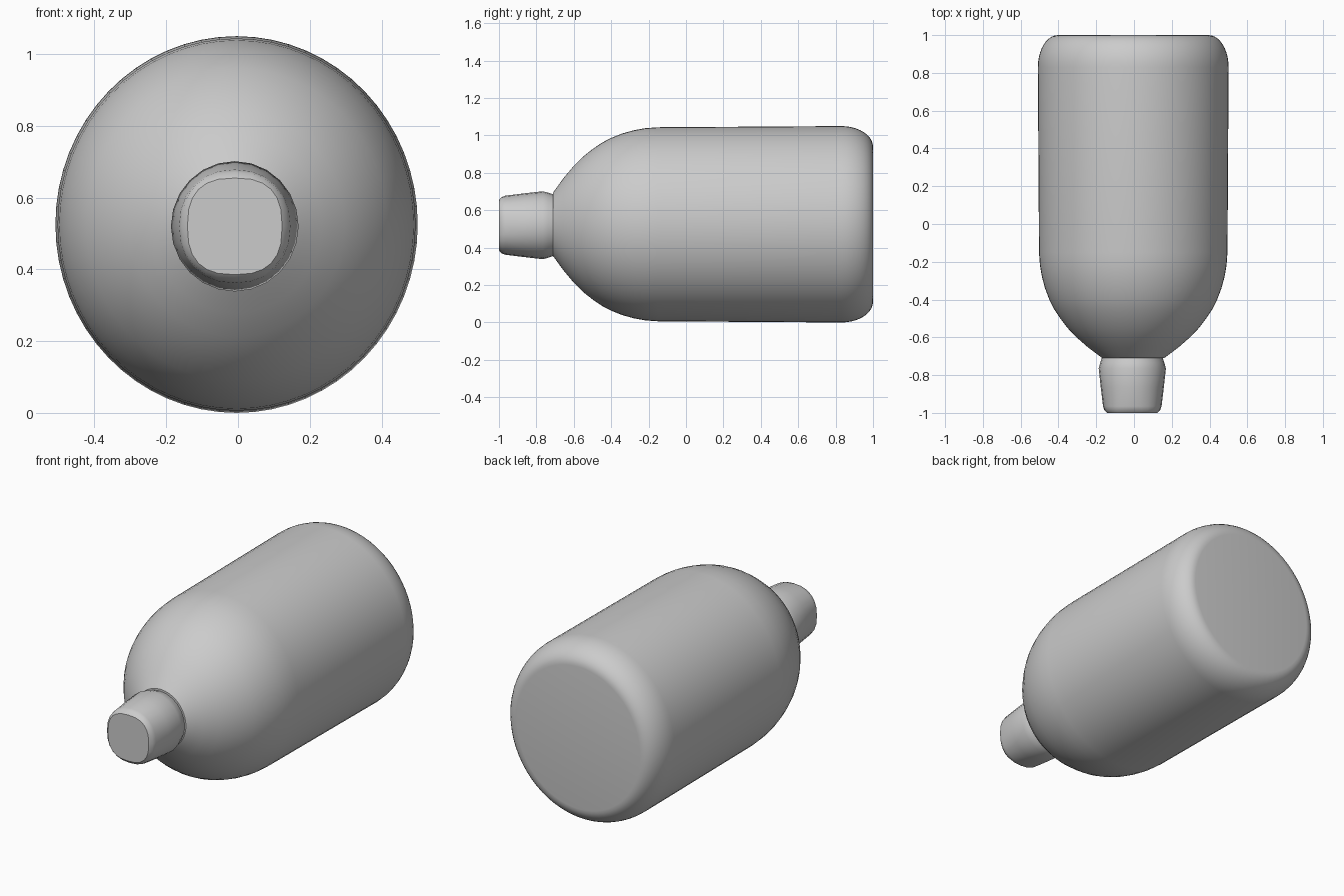
import bpy
import bmesh
from math import sin, cos, pi, radians, copysign

cube = bpy.data.objects.get("Cube")
if cube:
    bpy.data.objects.remove(cube)


def loft(name, rings, sides):
    """Skin closed rings along y; ring = (y, x centre, z centre, x radius, z radius, squareness)."""
    bm = bmesh.new()
    loops = []
    for y, cx, cz, rx, rz, power in rings:
        loop = []
        for i in range(sides):
            a = 2 * pi * i / sides
            c, s = cos(a), sin(a)
            px = copysign(abs(c) ** (2 / power), c)
            pz = copysign(abs(s) ** (2 / power), s)
            loop.append(bm.verts.new((cx + rx * px, y, cz + rz * pz)))
        loops.append(loop)
    for a, b in zip(loops, loops[1:]):
        for i in range(sides):
            j = (i + 1) % sides
            bm.faces.new((a[i], a[j], b[j], b[i]))
    bm.faces.new(loops[0])
    bm.faces.new(loops[-1])
    bmesh.ops.recalc_face_normals(bm, faces=bm.faces)
    mesh = bpy.data.meshes.new(name)
    bm.to_mesh(mesh)
    bm.free()
    obj = bpy.data.objects.new(name, mesh)
    bpy.context.collection.objects.link(obj)
    bpy.ops.object.select_all(action='DESELECT')
    obj.select_set(True)
    bpy.context.view_layer.objects.active = obj
    bpy.ops.object.shade_smooth_by_angle(angle=radians(35))
    return obj


# Bottle body: curved shoulder, slightly flaring wall, rounded base edge
profile = [(-0.71, 0.325), (-0.655, 0.47), (-0.6, 0.595), (-0.55, 0.69),
           (-0.5, 0.765), (-0.45, 0.83), (-0.4, 0.88), (-0.34, 0.925),
           (-0.28, 0.957), (-0.22, 0.978), (-0.15, 0.988)]
for i in range(11):
    t = i / 10 * pi / 2
    profile.append((0.83 + 0.17 * sin(t), 0.79 + 0.21 * cos(t)))
body = [(y, -0.004, 0.525, 0.505 * r, 0.525 * r, 2) for y, r in profile]
loft("bottle_body", body, 64)

# Tapered cap with a softly squared end face
cap_profile = [(-0.705, 0.16, 2), (-0.735, 0.17, 2), (-0.765, 0.178, 2),
               (-0.865, 0.167, 2.1), (-0.965, 0.155, 2.2),
               (-0.985, 0.148, 2.4), (-1.0, 0.132, 2.6)]
cap = [(y, -0.009, 0.52, r, r * 1.02, p) for y, r, p in cap_profile]
loft("bottle_cap", cap, 24)
